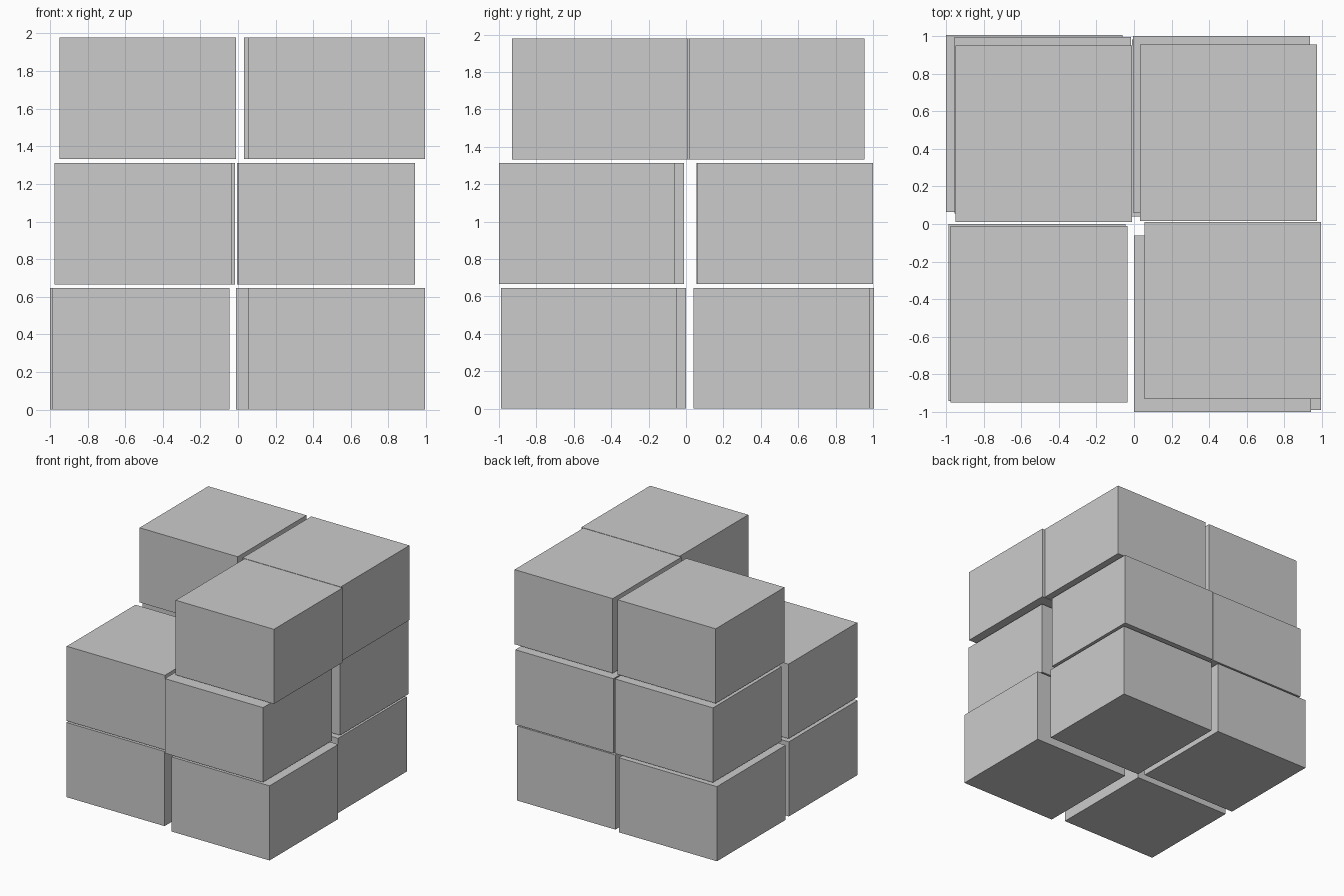
import bpy

if "Cube" in bpy.data.objects:
    bpy.data.objects.remove(bpy.data.objects["Cube"])

W, H = 0.94, 0.646      # block footprint and height
PITCH = 0.666           # layer spacing


def block(name, x, y, layer):
    """Block placed by its lower x / y corner."""
    bpy.ops.mesh.primitive_cube_add(
        size=1, location=(x + W / 2, y + W / 2, layer * PITCH + H / 2))
    ob = bpy.context.object
    ob.name = name
    ob.scale = (W, W, H)
    bpy.ops.object.transform_apply(location=False, rotation=False, scale=True)


# Slightly jittered 2 x 2 layers; the top layer has no front left block
layers = {
    "bottom": {"front_left": (-0.985, -0.94), "front_right": (0.055, -0.99),
               "back_left": (-1.0, 0.065), "back_right": (-0.01, 0.04)},
    "middle": {"front_left": (-0.975, -0.95), "front_right": (0.0, -1.0),
               "back_left": (-0.955, 0.055), "back_right": (-0.005, 0.06)},
    "top": {"front_right": (0.055, -0.93),
            "back_left": (-0.95, 0.01), "back_right": (0.033, 0.015)},
}
for i, (layer, blocks) in enumerate(layers.items()):
    for place, (x, y) in blocks.items():
        block(f"{layer}_{place}_block", x, y, i)
